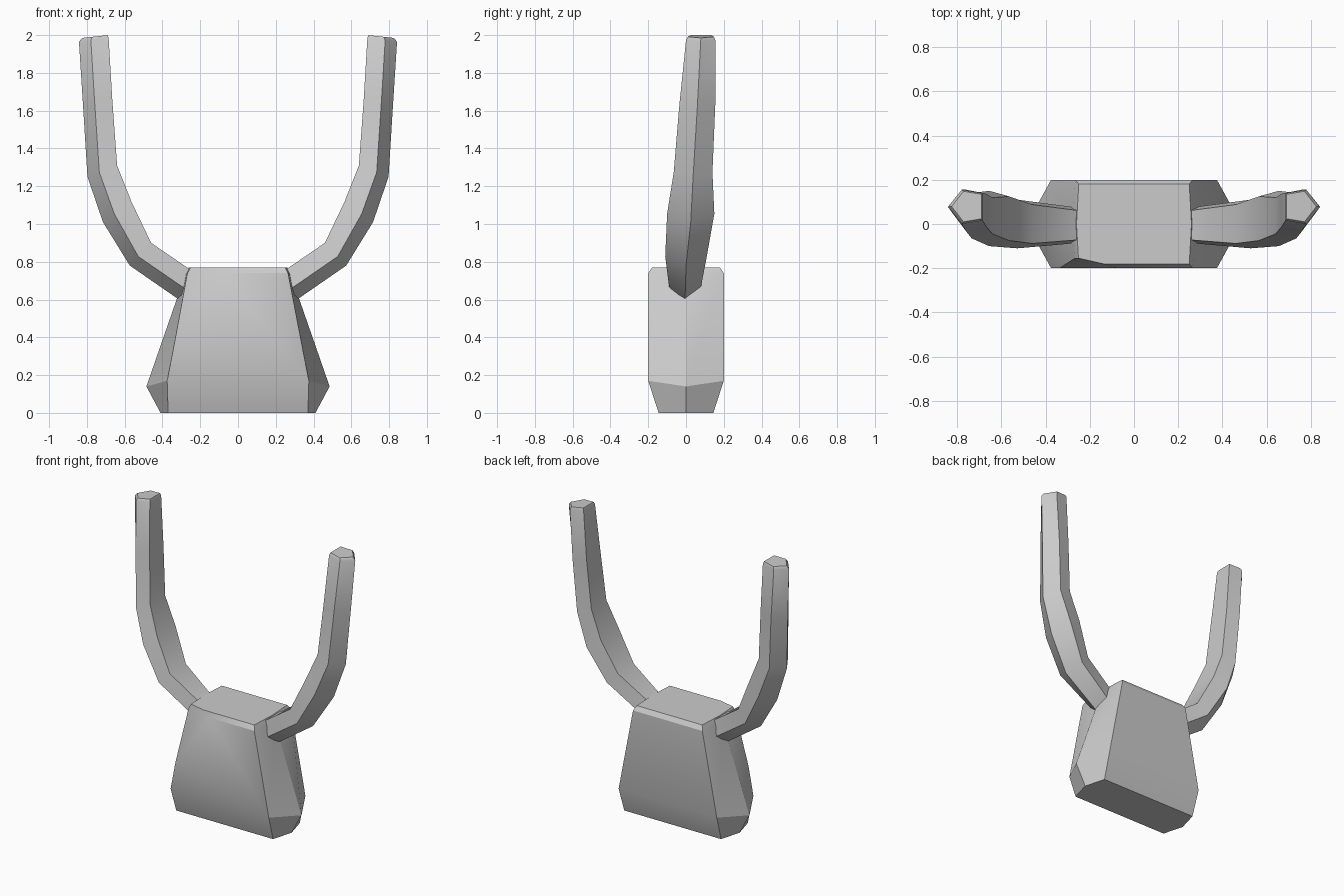
import bpy, bmesh
from mathutils import Vector

if "Cube" in bpy.data.objects:
    bpy.data.objects.remove(bpy.data.objects["Cube"])

grey = bpy.data.materials.new("plain grey")
grey.diffuse_color = (0.6, 0.6, 0.6, 1)
grey.use_nodes = True
grey.node_tree.nodes["Principled BSDF"].inputs["Base Color"].default_value = grey.diffuse_color


def loft(name, rings, angle):
    """Skin a list of equal-length rings, cap both ends."""
    bm = bmesh.new()
    loops = [[bm.verts.new(p) for p in ring] for ring in rings]
    n = len(loops[0])
    for a, b in zip(loops, loops[1:]):
        for i in range(n):
            j = (i + 1) % n
            bm.faces.new((a[i], a[j], b[j], b[i]))
    bm.faces.new(loops[0])
    bm.faces.new(loops[-1])
    if name == "body":
        # folded-in upper corner on the front left
        a, b, c = Vector((-0.08, -0.2, 0.73)), Vector((-0.3, -0.2, 0.42)), Vector((-0.25, -0.155, 0.77))
        normal = (b - a).cross(c - a)
        if normal.dot(Vector((-0.25, -0.2, 0.74)) - a) < 0:
            normal = -normal
        cut = bmesh.ops.bisect_plane(bm, geom=bm.verts[:] + bm.edges[:] + bm.faces[:],
                                     plane_co=a, plane_no=normal, clear_outer=True)
        edges = [e for e in cut["geom_cut"] if isinstance(e, bmesh.types.BMEdge)]
        bmesh.ops.holes_fill(bm, edges=edges, sides=0)
    bmesh.ops.recalc_face_normals(bm, faces=bm.faces[:])
    mesh = bpy.data.meshes.new(name)
    bm.to_mesh(mesh)
    bm.free()
    obj = bpy.data.objects.new(name, mesh)
    bpy.context.collection.objects.link(obj)
    mesh.materials.append(grey)
    bpy.ops.object.select_all(action="DESELECT")
    obj.select_set(True)
    bpy.context.view_layer.objects.active = obj
    bpy.ops.object.shade_smooth_by_angle(angle=angle)
    return obj


# Body: tapered block with ridged ends
# each level: corner x, corner y, corner z, ridge x, ridge z
levels = [(0.37, 0.145, 0.0, 0.41, 0.0),
          (0.375, 0.2, 0.17, 0.485, 0.14),
          (0.265, 0.2, 0.74, 0.28, 0.73),
          (0.25, 0.18, 0.77, 0.26, 0.77)]
loft("body", [[(x, -y, z), (rx, 0, rz), (x, y, z), (-x, y, z), (-rx, 0, rz), (-x, -y, z)]
              for x, y, z, rx, rz in levels], 0.5)

# Arms: five-sided tubes curving up from the body
# each station: inner x, inner z, outer x, outer z, front y, back y
stations = [(0.14, 0.69, 0.18, 0.54, -0.07, 0.07),
            (0.27, 0.77, 0.32, 0.605, -0.09, 0.08),
            (0.46, 0.90, 0.573, 0.78, -0.11, 0.11),
            (0.565, 1.12, 0.715, 1.01, -0.10, 0.15),
            (0.64, 1.31, 0.797, 1.25, -0.065, 0.14),
            (0.665, 1.65, 0.82, 1.62, -0.035, 0.155),
            (0.685, 1.985, 0.842, 1.965, 0.0, 0.155),
            (0.69, 2.0, 0.825, 1.985, 0.01, 0.148)]


def section(side, xi, zi, xo, zo, y0, y1):
    mid, half = (y0 + y1) / 2, (y1 - y0) / 2
    outline = [(0, -0.8), (0.6, -1), (1, 0), (0.6, 1), (0, 0.8)]
    return [(side * (xi + (xo - xi) * t), mid + half * w, zi + (zo - zi) * t)
            for t, w in outline]


for side, label in ((-1, "left_arm"), (1, "right_arm")):
    loft(label, [section(side, *s) for s in stations], 0.65)
